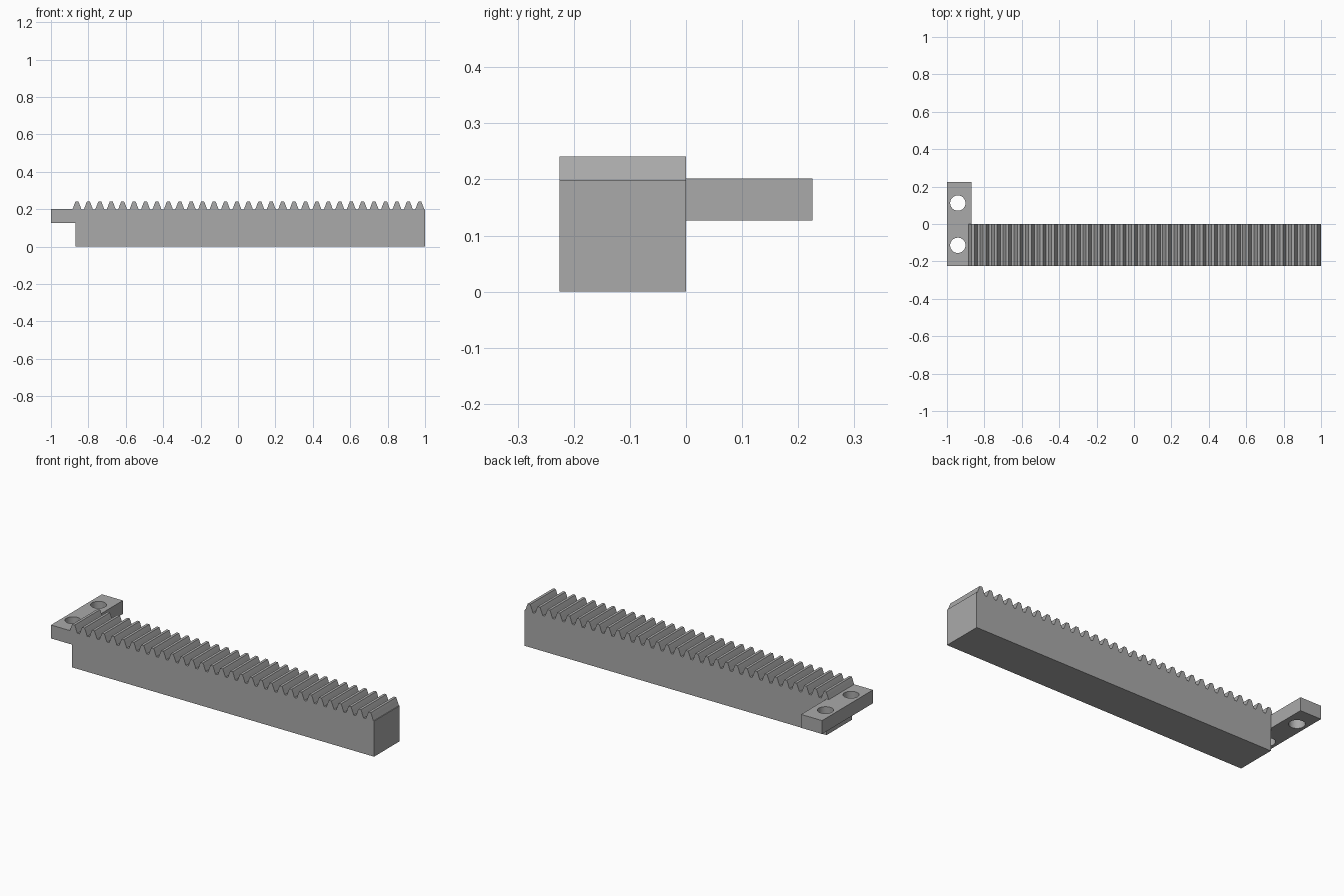
import bpy
import bmesh
from math import cos, sin, tau

cube = bpy.data.objects.get("Cube")
if cube:
    bpy.data.objects.remove(cube, do_unlink=True)

FRONT, MIDDLE, BACK = -0.225, 0.0, 0.225
BODY_START, BODY_END = -0.87, 1.0
ROOT_Z, TIP_Z = 0.199, 0.241
PLATE_LOW, PLATE_TOP = 0.127, 0.202
TEETH, FIRST, PITCH = 31, -0.861, 0.0611

grey = bpy.data.materials.new("mid_grey")
grey.use_nodes = True
colour = (0.4, 0.4, 0.4, 1)
grey.diffuse_color = colour
grey.node_tree.nodes["Principled BSDF"].inputs["Base Color"].default_value = colour


def extrude_profile(name, points, offset):
    """Make a solid by sweeping a closed planar profile along an offset."""
    bm = bmesh.new()
    face = bm.faces.new([bm.verts.new(p) for p in points])
    swept = bmesh.ops.extrude_face_region(bm, geom=[face])["geom"]
    verts = [g for g in swept if isinstance(g, bmesh.types.BMVert)]
    bmesh.ops.translate(bm, verts=verts, vec=offset)
    bmesh.ops.recalc_face_normals(bm, faces=bm.faces)
    mesh = bpy.data.meshes.new(name)
    bm.to_mesh(mesh)
    bm.free()
    mesh.materials.append(grey)
    obj = bpy.data.objects.new(name, mesh)
    bpy.context.collection.objects.link(obj)
    return obj


# Toothed bar: one side profile, with the first tooth overhanging the plate
half_tooth = [(0.024, 0), (0.0185, 0.014), (0.013, 0.029), (0.0075, TIP_Z - ROOT_Z)]
profile = [(BODY_START, 0), (BODY_START, ROOT_Z)]
for i in range(TEETH):
    x = FIRST + i * PITCH
    profile += [(x - w, ROOT_Z + h) for w, h in half_tooth]
    profile += [(x + w, ROOT_Z + h) for w, h in reversed(half_tooth)]
profile += [(BODY_END, ROOT_Z), (BODY_END, 0)]
extrude_profile("toothed_bar", [(x, FRONT, z) for x, z in profile],
                (0, MIDDLE - FRONT, 0))

# Mounting plate across the end of the bar
outline = [(-1, FRONT), (BODY_START, FRONT), (BODY_START, BACK), (-1, BACK)]
plate = extrude_profile("mounting_plate", [(x, y, PLATE_LOW) for x, y in outline],
                        (0, 0, PLATE_TOP - PLATE_LOW))

# Two screw holes through the plate
for side, y in (("front", -0.114), ("back", 0.112)):
    ring = [(-0.942 + 0.041 * cos(tau * i / 32), y + 0.041 * sin(tau * i / 32), 0.1)
            for i in range(32)]
    cutter = extrude_profile(side + "_hole_cutter", ring, (0, 0, 0.15))
    cutter.hide_render = True
    cutter.hide_set(True)
    hole = plate.modifiers.new(side + "_hole", 'BOOLEAN')
    hole.operation = 'DIFFERENCE'
    hole.solver = 'EXACT'
    hole.object = cutter

# Smooth hole walls while keeping every corner sharp
bpy.ops.object.select_all(action='DESELECT')
plate.select_set(True)
bpy.context.view_layer.objects.active = plate
for modifier in list(plate.modifiers):
    bpy.ops.object.modifier_apply(modifier=modifier.name)
bpy.ops.object.shade_smooth_by_angle()
for side in ("front", "back"):
    bpy.data.objects.remove(bpy.data.objects[side + "_hole_cutter"], do_unlink=True)
